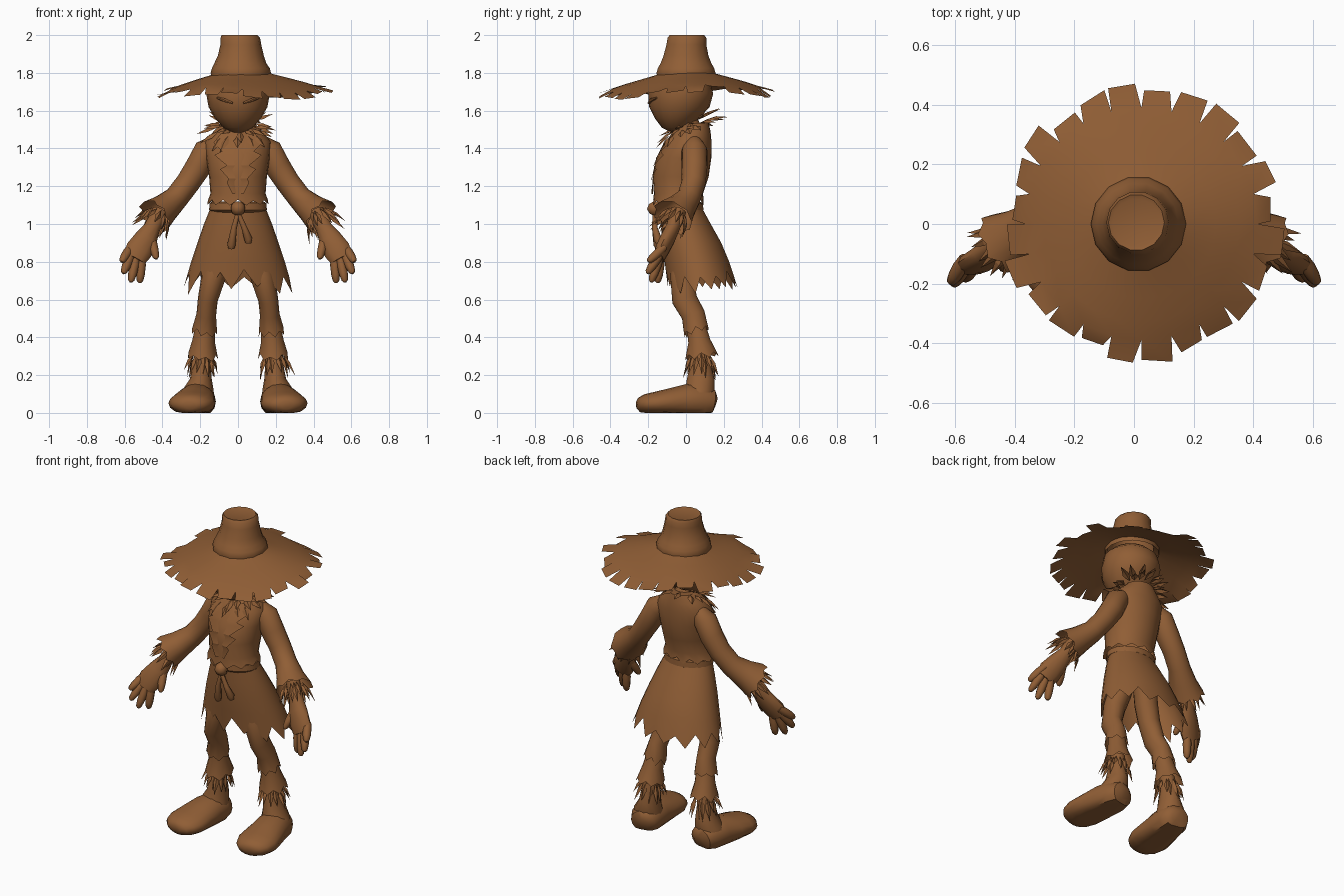
import bpy, bmesh, math, random
from mathutils import Vector

random.seed(4)
if "Cube" in bpy.data.objects:
    bpy.data.objects.remove(bpy.data.objects["Cube"])

BROWN = (0.28, 0.112, 0.036, 1)
mat = bpy.data.materials.new("straw_brown")
mat.use_nodes = True
mat.diffuse_color = BROWN
mat.node_tree.nodes["Principled BSDF"].inputs["Base Color"].default_value = BROWN
mat.node_tree.nodes["Principled BSDF"].inputs["Roughness"].default_value = 0.9

DOWN = Vector((0, 0, -1))
Y = Vector((0, 1, 0))
X = Vector((1, 0, 0))


def make(name, verts, faces, side=1, angle=45):
    mesh = bpy.data.meshes.new(name)
    mesh.from_pydata([(v[0] * side, v[1], v[2]) for v in verts], [], faces)
    bm = bmesh.new()
    bm.from_mesh(mesh)
    bmesh.ops.recalc_face_normals(bm, faces=bm.faces)
    bm.to_mesh(mesh)
    bm.free()
    mesh.materials.append(mat)
    ob = bpy.data.objects.new(name, mesh)
    bpy.context.scene.collection.objects.link(ob)
    bpy.ops.object.select_all(action='DESELECT')
    ob.select_set(True)
    bpy.context.view_layer.objects.active = ob
    bpy.ops.object.shade_smooth_by_angle(angle=math.radians(angle))


def frame(t, ref):
    u = t.cross(ref).normalized()
    return u, u.cross(t)


def loft(name, rings, sides=14, side=1, axis=None, ref=Y, hem=0, caps=(True, True), floor=None):
    """Skin elliptical rings (x, y, z, rx, ry); hem makes a ragged last edge."""
    pts = [Vector(r[:3]) for r in rings]
    verts, n = [], len(rings)
    for i, r in enumerate(rings):
        t = axis or (pts[min(i + 1, n - 1)] - pts[max(i - 1, 0)]).normalized()
        u, v = frame(t, ref)
        for k in range(sides):
            a = math.tau * k / sides
            verts.append(pts[i] + u * r[3] * math.cos(a) + v * r[-1] * math.sin(a))
    if hem:
        for k in range(sides):
            j = (n - 1) * sides + k
            d = (verts[j] - verts[j - sides]).normalized()
            verts[j] = verts[j] + d * hem * (random.uniform(.3, 1) if k % 2 else random.uniform(-1, -.3))
    if floor is not None:
        for v in verts:
            v.z = max(v.z, floor)
    faces = [(i * sides + k, i * sides + (k + 1) % sides, (i + 1) * sides + (k + 1) % sides, (i + 1) * sides + k)
             for i in range(n - 1) for k in range(sides)]
    if caps[0]:
        faces.append(tuple(range(sides)))
    if caps[1] and not hem:
        faces.append(tuple(range((n - 1) * sides, n * sides)))
    make(name, verts, faces, side)


def straw(name, center, t, radius, count, length, flare, side=1, width=.016):
    """A ring of pointed, ridged straw blades."""
    c, t = Vector(center), Vector(t).normalized()
    u, v = frame(t, Y)
    verts, faces = [], []
    for k in range(count):
        a = math.tau * (k + random.uniform(-.3, .3)) / count
        d = u * math.cos(a) + v * math.sin(a)
        w = (v * math.cos(a) - u * math.sin(a)) * width
        f = math.radians(flare + random.uniform(-10, 10))
        go = (t * math.cos(f) + d * math.sin(f)) * length * random.uniform(.75, 1.1)
        base = c + d * radius
        up = (d * math.cos(f) - t * math.sin(f)) * .012
        b = len(verts)
        verts += [base, base + go * .45 + w, base + go * .45 + up, base + go * .45 - w, base + go]
        faces += [(b, b + 1, b + 2), (b, b + 2, b + 3), (b + 4, b + 2, b + 1), (b + 4, b + 3, b + 2)]
    make(name, verts, faces, side, 20)


# Hat brim with torn tabs
def brim_point(r, a, z):
    x, y = .025 + r * math.cos(a), r * math.sin(a)
    return Vector((x, y, z + .03 * y + .1 * r * r * math.sin(3 * a + 1)))


N = 24
levels = [(.13, 1.803), (.165, 1.79), (.25, 1.765), (.33, 1.74), (.39, 1.718)]
verts = [brim_point(r, math.tau * k / N, z) for r, z in levels for k in range(N)]
faces = [(i * N + k, i * N + (k + 1) % N, (i + 1) * N + (k + 1) % N, (i + 1) * N + k)
         for i in range(len(levels) - 1) for k in range(N)]
for k in range(N):
    r, lift = random.uniform(.435, .475), random.uniform(-.02, .015)
    b = len(verts)
    verts += [brim_point(r + random.uniform(-.012, .012), math.tau * (k + f) / N, 1.695 + lift)
              for f in (random.uniform(0, .2), random.uniform(.75, .95))]
    last = (len(levels) - 1) * N
    faces.append((last + k, last + (k + 1) % N, b + 1, b))
make("hat_brim", verts, faces)

# Hat crown with a soft band and dented top
loft("hat_crown", [(.015, 0, 1.775, .155), (.015, 0, 1.80, .16), (.015, 0, 1.825, .153), (.012, 0, 1.85, .138),
                   (.015, 0, 1.89, .122), (.015, .002, 1.95, .108), (.012, .005, 1.985, .105),
                   (.008, .005, 2.0, .094), (.008, .005, 1.995, .08)], 14, axis=DOWN, caps=(False, True))

# Head and stitched face
loft("head", [(0, -.05, 1.485, .03), (0, -.055, 1.51, .078, .073), (0, -.047, 1.56, .122, .118),
              (0, -.035, 1.62, .156, .16), (0, -.028, 1.69, .168, .172), (0, -.03, 1.76, .155),
              (0, -.03, 1.8, .11)], 20, axis=DOWN)
for s, tag in ((1, "left"), (-1, "right")):
    loft(tag + "_brow", [(.03, -.197, 1.64, .007), (.07, -.187, 1.655, .01), (.11, -.155, 1.668, .006)], 6, s, ref=X + Y)
loft("neck", [(0, 0, 1.56, .06), (0, .03, 1.47, .075)], 12, axis=DOWN)
straw("collar_straw_upper", (0, .02, 1.53), (0, .42, -.9), .085, 16, .115, 88, width=.02)
straw("collar_straw_lower", (0, .01, 1.51), (0, .4, -.9), .105, 16, .12, 66, width=.022)

# Coat body, belt and ragged skirt
coat = [(0, .045, 1.535, .085, .075), (0, .03, 1.49, .13, .1), (0, .015, 1.435, .175, .12), (0, -.012, 1.35, .168, .146),
        (0, -.028, 1.25, .153, .148), (0, -.04, 1.16, .146, .13), (0, -.04, 1.115, .163, .135)]
loft("coat", coat, 24, axis=DOWN, hem=.018)
loft("belt", [(0, -.03, 1.12, .135, .1), (0, -.03, 1.11, .15, .12), (0, -.03, 1.075, .153, .122),
              (0, -.03, 1.06, .14, .105)], 20, axis=DOWN)
loft("skirt", [(0, -.03, 1.1, .14, .107), (0, 0, 1.0, .18, .132), (0, .03, .9, .215, .158),
               (0, .058, .8, .248, .172), (0, .083, .69, .28, .183)], 26, axis=DOWN, hem=.07, caps=(False, False))
loft("belt_knot", [(0, -.16, 1.12, .012), (0, -.165, 1.105, .033), (0, -.17, 1.08, .038), (0, -.165, 1.055, .03),
                   (0, -.16, 1.045, .012)], 10, axis=DOWN)
for name, x, z in (("long_belt_tail", -.035, .87), ("short_belt_tail", .055, .9)):
    loft(name, [(0, -.165, 1.06, .012), (x * .6, -.165, .98, .015), (x, -.15, z + .02, .022), (x, -.145, z, .016)], 8)


def coat_front(x, z):
    for a, b in zip(coat, coat[1:]):
        if b[2] <= z <= a[2]:
            f = (a[2] - z) / (a[2] - b[2])
            cy, rx, ry = (a[i] + (b[i] - a[i]) * f for i in (1, 3, 4))
            return cy - ry * math.sqrt(max(0, 1 - (x / rx) ** 2))


# Torn lapels: rows of (height, inner x, outer x)
lapel = [(1.48, .05, .09), (1.43, .035, .13), (1.385, .02, .085), (1.365, .035, .125), (1.31, .015, .06),
         (1.29, .03, .095), (1.24, .012, .05), (1.22, .02, .06), (1.16, .01, .03)]
for s, tag in ((1, "left"), (-1, "right")):
    verts = []
    for z, a, b in lapel:
        for f, lift in ((0, .004), (.5, .01), (1, .016)):
            x = a + (b - a) * f
            verts.append((x, coat_front(x, z) - lift, z))
    faces = [(3 * i + k, 3 * i + k + 1, 3 * i + k + 4, 3 * i + k + 3) for i in range(len(lapel) - 1) for k in (0, 1)]
    make(tag + "_lapel", verts, faces, s, 25)

# Arms, hands, legs and feet, mirrored
tips = [((.578, -.135, .86), (.617, -.2, .8)), ((.572, -.148, .825), (.608, -.205, .738)),
        ((.545, -.148, .8), (.568, -.185, .692)), ((.512, -.138, .795), (.52, -.15, .688)),
        ((.458, -.09, .92), (.432, -.155, .815))]
for s, tag in ((1, "left"), (-1, "right")):
    loft(tag + "_sleeve", [(.12, .04, 1.43, .045), (.165, .045, 1.39, .068), (.212, .045, 1.3, .068),
                           (.264, .04, 1.22, .064), (.325, .015, 1.14, .064), (.385, -.028, 1.085, .078, .083),
                           (.44, -.068, 1.04, .098, .112)], 16, s, hem=.016, caps=(False, False))
    straw(tag + "_wrist_straw", (.42, -.05, 1.055), (.5, -.4, -.8), .055, 16, .125, 20, s)
    loft(tag + "_hand", [(.41, -.04, 1.07, .042), (.455, -.07, .98, .044, .038), (.488, -.098, .92, .062, .04),
                         (.525, -.128, .86, .072, .037), (.548, -.145, .815, .06, .028)], 12, s)
    for i, (a, b) in enumerate(tips):
        a, b = Vector(a), Vector(b)
        rings = [(*a.lerp(b, f), r) for f, r in ((-.3, .021), (.15, .025), (.6, .023), (.9, .017), (1, .007))]
        loft(f"{tag}_thumb" if i == 4 else f"{tag}_finger_{i + 1}", rings, 8, s)

    loft(tag + "_trouser_upper", [(.07, .01, .95, .07), (.1, -.01, .82, .068), (.13, -.02, .72, .064),
                                  (.16, -.008, .6, .053, .068), (.168, .038, .52, .052, .064),
                                  (.178, .055, .43, .068)], 14, s, hem=.022)
    loft(tag + "_trouser_lower", [(.172, .052, .47, .05), (.182, .07, .38, .06),
                                  (.187, .082, .3, .08, .088)], 14, s, hem=.022, caps=(False, False))
    straw(tag + "_ankle_straw", (.187, .076, .31), (.12, 0, -1), .05, 15, .13, 17, s)
    # Rounded boot turned slightly outward, with a flat sole
    loft(tag + "_ankle", [(.185, .075, .34, .043), (.193, .076, .24, .05, .06), (.197, .078, .18, .058, .075),
                          (.212, .074, .12, .083, .08), (.216, .06, .07, .09, .085)], 14, s, axis=DOWN)
    loft(tag + "_boot", [(.2, .155, .05, .035, .04), (.202, .14, .055, .07, .075), (.212, .09, .06, .09, .096),
                         (.222, .01, .062, .092, .104), (.235, -.08, .056, .075, .117), (.245, -.16, .05, .062, .124),
                         (.25, -.215, .046, .053, .105), (.253, -.246, .042, .04, .075),
                         (.255, -.26, .04, .02, .035)], 16, s, ref=X, floor=0)
